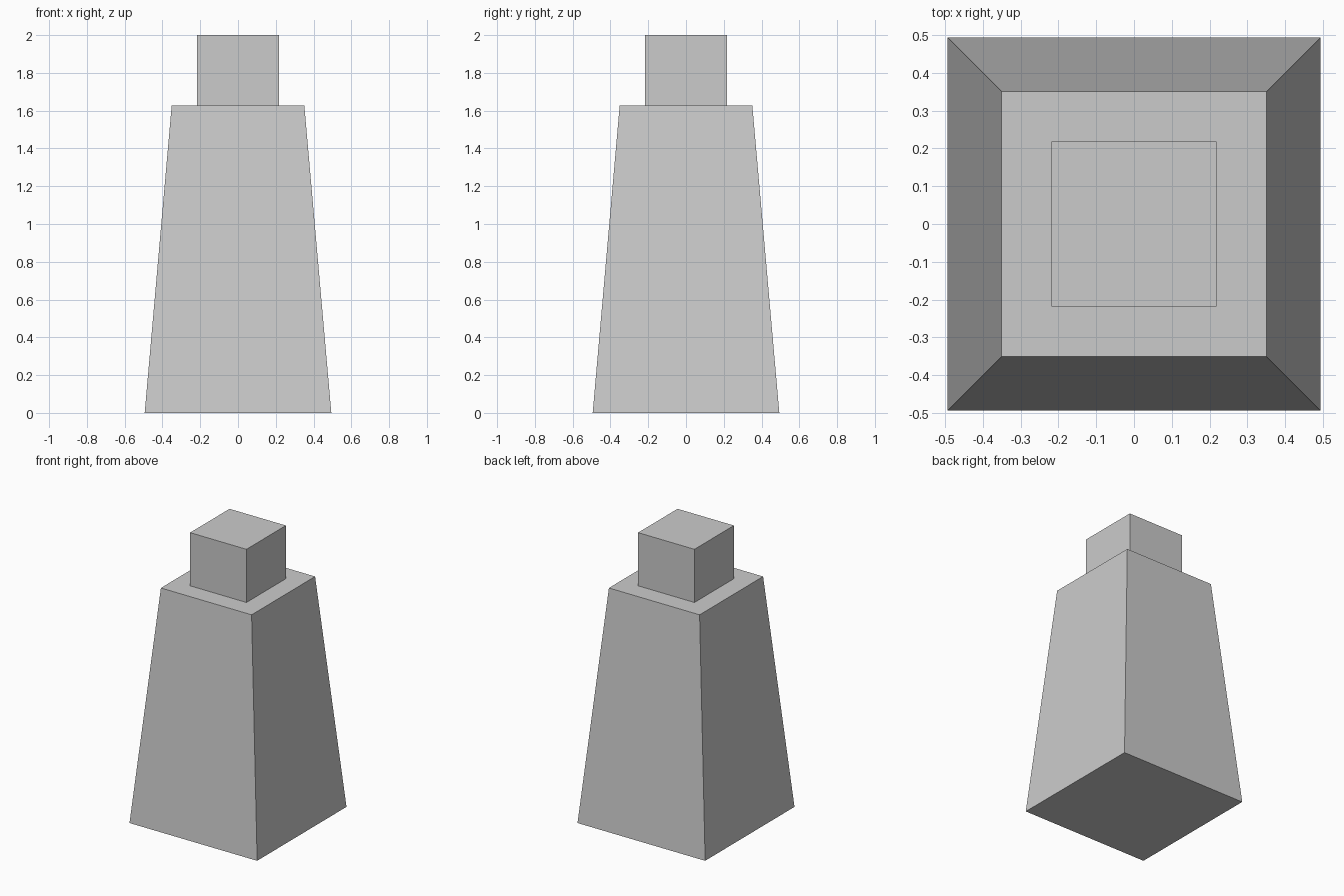
import bpy
import bmesh
from mathutils import Matrix

if "Cube" in bpy.data.objects:
    bpy.data.objects.remove(bpy.data.objects["Cube"])


def square_block(name, half_bottom, half_top, z0, z1):
    """Square block between z0 and z1, tapering from bottom to top."""
    bm = bmesh.new()
    bmesh.ops.create_cube(bm, size=2, matrix=Matrix.Identity(4))
    for v in bm.verts:
        top = v.co.z > 0
        half = half_top if top else half_bottom
        v.co = (v.co.x * half, v.co.y * half, z1 if top else z0)
    mesh = bpy.data.meshes.new(name)
    bm.to_mesh(mesh)
    bm.free()
    obj = bpy.data.objects.new(name, mesh)
    bpy.context.collection.objects.link(obj)
    return obj


SHOULDER = 1.628

# Tapered body
square_block("body", 0.494, 0.351, 0.0, SHOULDER)
# Straight square cap on the shoulder
square_block("cap", 0.218, 0.218, SHOULDER, 2.0)
